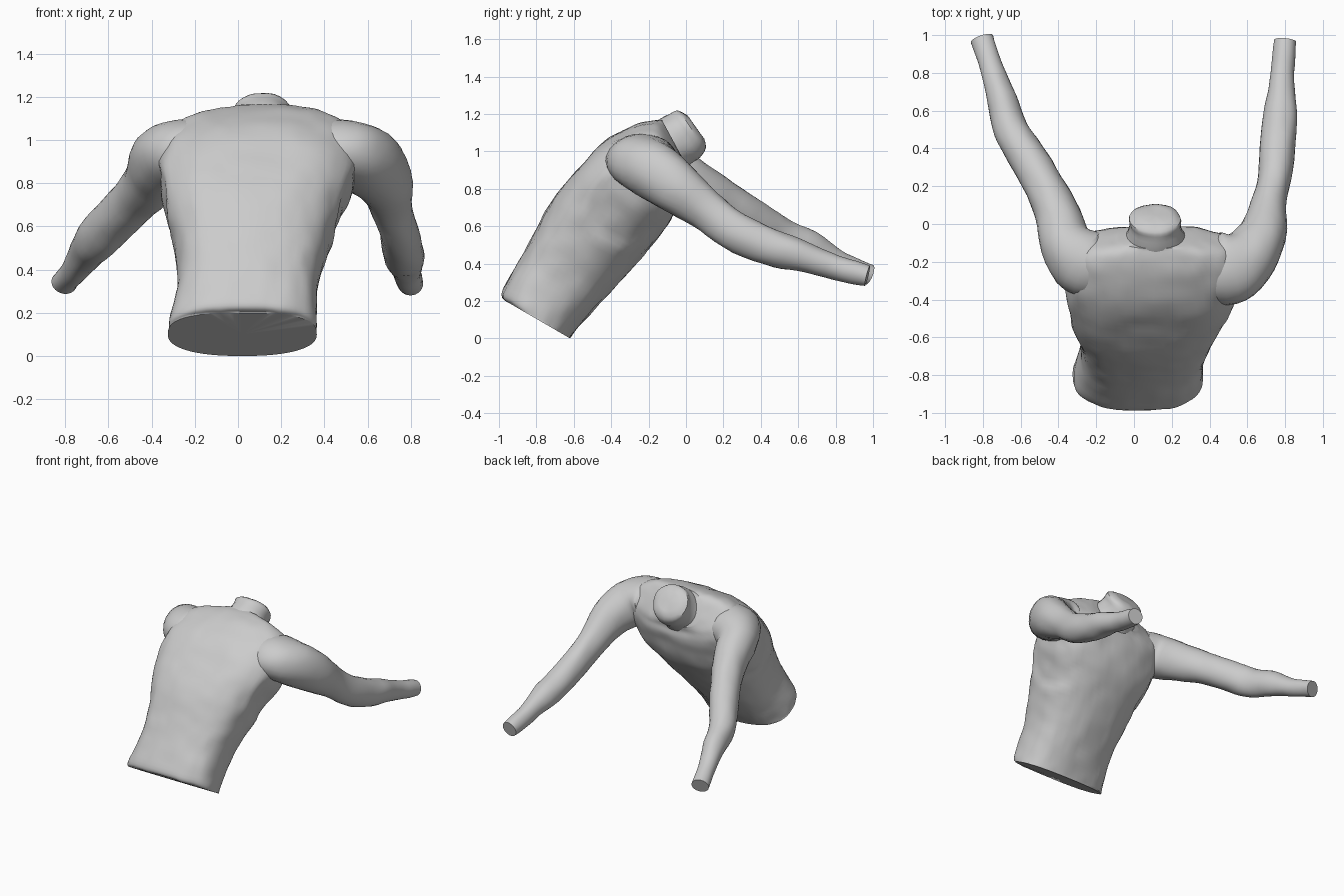
import bpy, bmesh, math
from mathutils import Vector, noise

cube = bpy.data.objects.get("Cube")
if cube:
    bpy.data.objects.remove(cube, do_unlink=True)

grey = bpy.data.materials.new("light grey")
grey.use_nodes = True
GREY = (0.6, 0.6, 0.6, 1)
grey.diffuse_color = GREY
grey.node_tree.nodes["Principled BSDF"].inputs["Base Color"].default_value = GREY


def smooth_rows(rows, steps):
    """Catmull-Rom interpolation between rows of numbers."""
    out = []
    for i in range(len(rows) - 1):
        a, b = rows[max(i - 1, 0)], rows[i]
        c, d = rows[i + 1], rows[min(i + 2, len(rows) - 1)]
        for s in range(steps):
            t = s / steps
            out.append([0.5 * (2 * q + (r - p) * t + (2 * p - 5 * q + 4 * r - w) * t * t
                               + (3 * q - p - 3 * r + w) * t ** 3)
                        for p, q, r, w in zip(a, b, c, d)])
    out.append(list(rows[-1]))
    return out


def loft(name, rings, wrinkle):
    """Skin closed rings, cap both ends with a fan and roughen the cloth a little."""
    bm = bmesh.new()
    loops = [[bm.verts.new(p) for p in ring] for ring in rings]
    n = len(loops[0])
    for a, b in zip(loops, loops[1:]):
        for i in range(n):
            j = (i + 1) % n
            bm.faces.new((a[i], a[j], b[j], b[i]))
    bm.normal_update()
    for v in [v for loop in loops[1:-1] for v in loop]:
        p = v.co
        fold = noise.noise(Vector((p.x * 7, p.y * 5, p.z * 5))) \
            + 0.6 * noise.noise(Vector((p.x * 19, p.y * 11, p.z * 11)))
        v.co = p + v.normal * fold * wrinkle
    for loop in (loops[0], loops[-1]):
        mid = bm.verts.new(sum((v.co for v in loop), Vector()) / n)
        for i in range(n):
            bm.faces.new((loop[i], loop[(i + 1) % n], mid))
    bmesh.ops.recalc_face_normals(bm, faces=bm.faces)
    mesh = bpy.data.meshes.new(name)
    bm.to_mesh(mesh)
    bm.free()
    mesh.materials.append(grey)
    obj = bpy.data.objects.new(name, mesh)
    bpy.context.collection.objects.link(obj)
    bpy.ops.object.select_all(action="DESELECT")
    obj.select_set(True)
    bpy.context.view_layer.objects.active = obj
    bpy.ops.object.shade_smooth_by_angle(angle=math.radians(35))


def spow(v, e):
    return math.copysign(abs(v) ** e, v)


def body_ring(row, n, e_outer, e_inner):
    """Rounded ring from outer y, z, inner y, z, centre x, half width."""
    by, bz, fy, fz, cx, hw = row
    ring = []
    for i in range(n):
        a = 2 * math.pi * i / n
        e = e_outer if math.sin(a) > 0 else e_inner
        c, s = spow(math.cos(a), e), spow(math.sin(a), e)
        ring.append(Vector((cx + hw * c, (by + fy) / 2 + (by - fy) / 2 * s,
                            (bz + fz) / 2 + (bz - fz) / 2 * s)))
    return ring


# Leaning torso
TORSO = [
    (-0.965, 0.20, -0.62, 0.00, 0.02, 0.345),
    (-0.985, 0.25, -0.565, 0.065, 0.025, 0.342),
    (-0.89, 0.42, -0.44, 0.21, 0.045, 0.325),
    (-0.79, 0.60, -0.30, 0.36, 0.06, 0.355),
    (-0.69, 0.77, -0.18, 0.50, 0.07, 0.415),
    (-0.57, 0.92, -0.09, 0.62, 0.09, 0.465),
    (-0.43, 1.055, -0.04, 0.74, 0.10, 0.47),
    (-0.29, 1.13, -0.01, 0.84, 0.11, 0.44),
    (-0.19, 1.16, -0.01, 0.90, 0.115, 0.36),
    (-0.13, 1.17, 0.00, 0.93, 0.115, 0.19),
]
torso_rings = []
for row in smooth_rows(TORSO, 6):
    ring = body_ring(row, 64, 0.74, 0.86)
    for p in ring:
        # Shallow armhole panel sunk into each flank
        reach = 0.21 - math.hypot(p.y + 0.33, p.z - 0.69)
        out = (p.x - row[4]) / row[5]
        if reach > 0 and abs(out) > 0.6:
            p.x -= math.copysign(0.02, out) * min(1, reach / 0.05) * min(1, (abs(out) - 0.6) / 0.2)
    torso_rings.append(ring)
loft("torso", torso_rings, 0.009)

# Neck stub with a tilted, slightly domed cut
NECK = [
    (-0.20, 1.12, -0.03, 0.87, 0.115, 0.19),
    (-0.14, 1.175, 0.025, 0.93, 0.115, 0.15),
    (-0.085, 1.205, 0.075, 0.965, 0.112, 0.135),
    (-0.045, 1.22, 0.103, 1.02, 0.11, 0.137),
    (0.01, 1.19, 0.088, 1.08, 0.11, 0.08),
]
loft("neck", [body_ring(r, 28, 1.0, 1.0) for r in smooth_rows(NECK, 3)], 0.008)

# Arms: centre x, y, z, sideways radius, upright radius
ARMS = {
    "left_arm": [
        (0.28, -0.23, 0.94, 0.11, 0.09),
        (0.40, -0.235, 0.945, 0.165, 0.135),
        (0.50, -0.235, 0.945, 0.195, 0.15),
        (0.60, -0.18, 0.90, 0.165, 0.16),
        (0.68, -0.05, 0.81, 0.125, 0.14),
        (0.71, 0.10, 0.69, 0.095, 0.11),
        (0.745, 0.25, 0.58, 0.09, 0.105),
        (0.765, 0.45, 0.49, 0.095, 0.10),
        (0.775, 0.62, 0.44, 0.085, 0.085),
        (0.785, 0.80, 0.38, 0.062, 0.065),
        (0.80, 0.97, 0.335, 0.058, 0.056),
    ],
    "right_arm": [
        (-0.07, -0.23, 0.94, 0.11, 0.09),
        (-0.18, -0.225, 0.95, 0.155, 0.135),
        (-0.27, -0.20, 0.945, 0.18, 0.15),
        (-0.36, -0.10, 0.90, 0.14, 0.155),
        (-0.40, 0.04, 0.82, 0.12, 0.135),
        (-0.475, 0.20, 0.73, 0.105, 0.115),
        (-0.57, 0.36, 0.63, 0.10, 0.11),
        (-0.655, 0.50, 0.545, 0.09, 0.105),
        (-0.70, 0.66, 0.485, 0.078, 0.088),
        (-0.755, 0.83, 0.40, 0.06, 0.062),
        (-0.805, 0.98, 0.34, 0.062, 0.056),
    ],
}

for name, path in ARMS.items():
    rows = smooth_rows(path, 4)
    rings = []
    for k, (x, y, z, rh, rv) in enumerate(rows):
        ahead, behind = rows[min(k + 1, len(rows) - 1)], rows[max(k - 1, 0)]
        t = (Vector(ahead[:3]) - Vector(behind[:3])).normalized()
        side = t.cross(Vector((0, 0, 1))).normalized()
        up = side.cross(t)
        rings.append([Vector((x, y, z)) + side * rh * math.cos(a) + up * rv * math.sin(a)
                      for a in (2 * math.pi * i / 28 for i in range(28))])
    loft(name, rings, 0.007)
